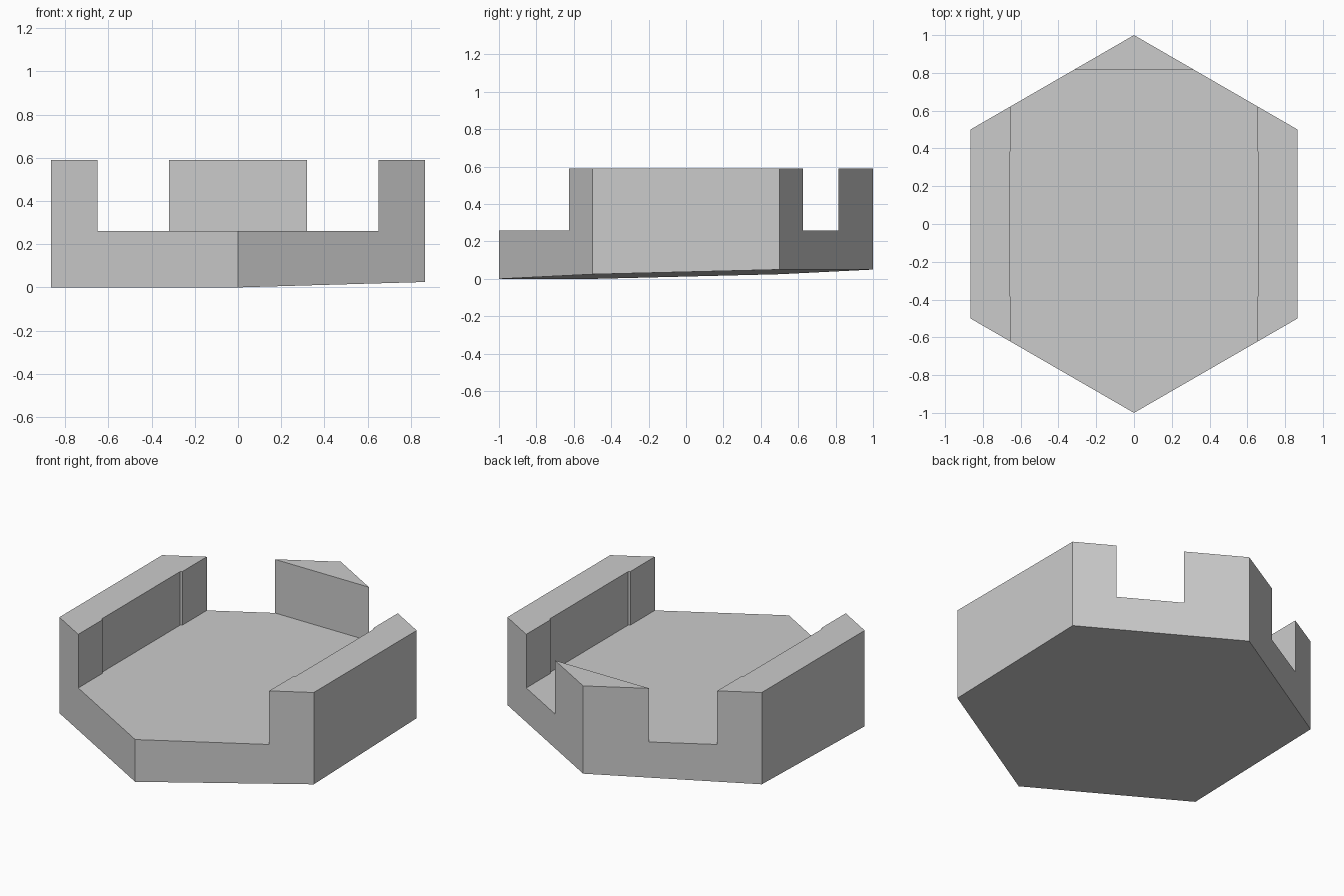
import bpy
import bmesh
from math import sin, cos, pi

old = bpy.data.objects.get("Cube")
if old:
    bpy.data.objects.remove(old, do_unlink=True)

DECK, TOP = 0.26, 0.59

grey = bpy.data.materials.new("light_grey")
grey.use_nodes = True
colour = (0.6, 0.6, 0.6, 1)
grey.diffuse_color = colour
grey.node_tree.nodes["Principled BSDF"].inputs["Base Color"].default_value = colour


def prism(name, outline, bottom, top):
    """Extrude a plan outline between a bottom height rule and a flat top."""
    bm = bmesh.new()
    low = [bm.verts.new((x, y, bottom(x, y))) for x, y in outline]
    high = [bm.verts.new((x, y, top)) for x, y in outline]
    bm.faces.new(low)
    bm.faces.new(high)
    n = len(outline)
    for i in range(n):
        j = (i + 1) % n
        bm.faces.new((low[i], low[j], high[j], high[i]))
    bmesh.ops.recalc_face_normals(bm, faces=bm.faces)
    mesh = bpy.data.meshes.new(name)
    bm.to_mesh(mesh)
    bm.free()
    mesh.materials.append(grey)
    obj = bpy.data.objects.new(name, mesh)
    bpy.context.collection.objects.link(obj)
    return obj


# Hexagonal body with a slightly tilted underside
hexagon = [(cos(pi / 6 + i * pi / 3), sin(pi / 6 + i * pi / 3)) for i in range(6)]
body = prism("hexagonal_tray", hexagon,
             lambda x, y: 0.025 + 0.0144 * x + 0.025 * y, TOP)

# Channel that leaves two side walls and a back corner block
half = [(0.65, -1.2), (0.65, -0.39), (0.66, -0.38),
        (0.66, 0.38), (0.65, 0.39), (0.65, 0.815)]
outline = half + [(-x, y) for x, y in reversed(half)]
cutter = prism("channel_cutter", outline, lambda x, y: DECK, 1.0)
cutter.hide_render = True

cut = body.modifiers.new("channel", "BOOLEAN")
cut.operation = "DIFFERENCE"
cut.solver = "EXACT"
cut.object = cutter
bpy.context.view_layer.objects.active = body
bpy.ops.object.modifier_apply(modifier=cut.name)
bpy.data.objects.remove(cutter, do_unlink=True)
